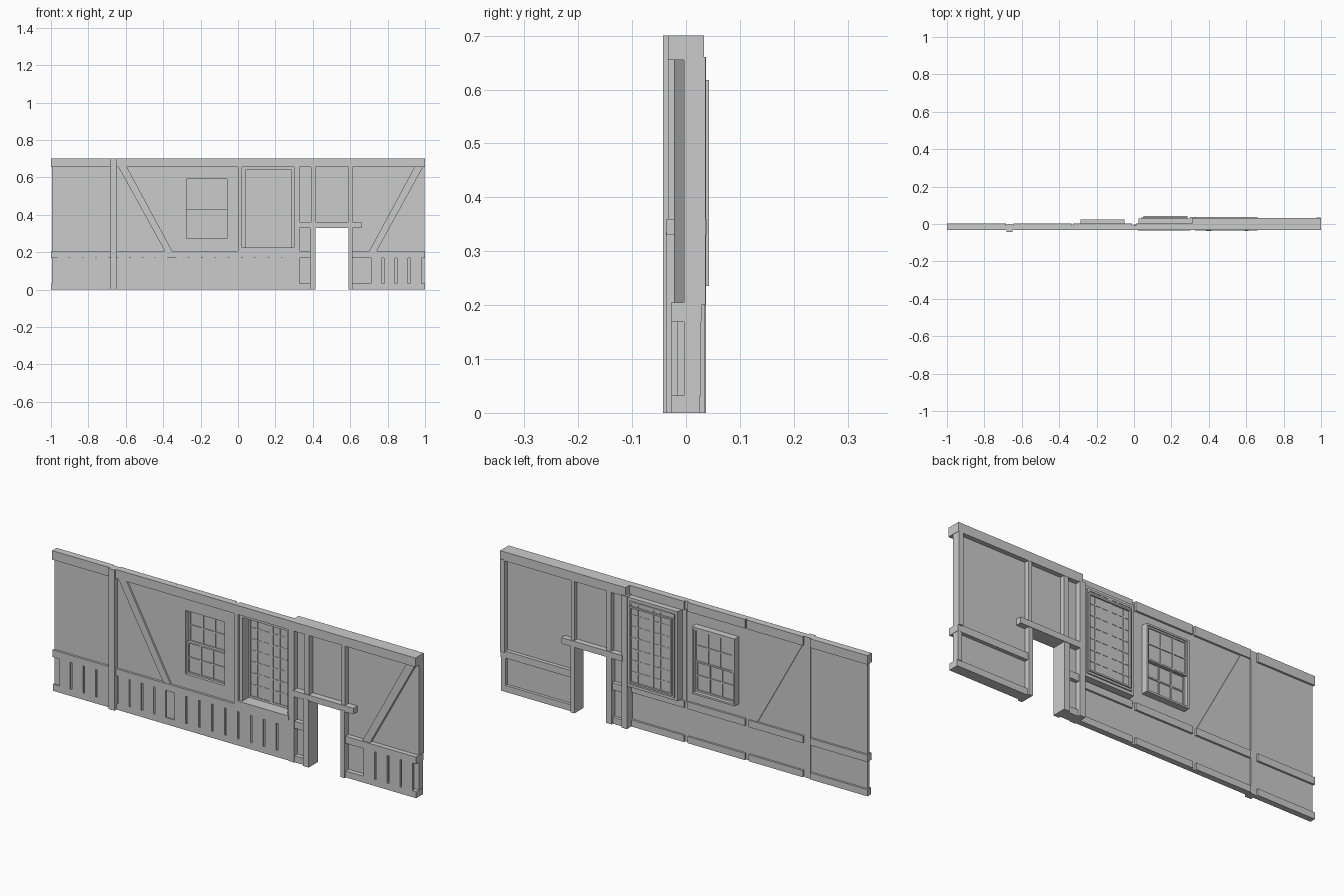
import bpy, bmesh

if "Cube" in bpy.data.objects:
    bpy.data.objects.remove(bpy.data.objects["Cube"])


def add_prism(bm, pts, y0, y1):
    """Extrude an x-z outline from y0 to y1."""
    a = [bm.verts.new((x, y0, z)) for x, z in pts]
    b = [bm.verts.new((x, y1, z)) for x, z in pts]
    bm.faces.new(a)
    bm.faces.new(b[::-1])
    n = len(pts)
    for i in range(n):
        bm.faces.new((a[i], b[i], b[(i + 1) % n], a[(i + 1) % n]))


def finish(bm, name):
    bmesh.ops.recalc_face_normals(bm, faces=bm.faces)
    me = bpy.data.meshes.new(name)
    bm.to_mesh(me)
    bm.free()
    ob = bpy.data.objects.new(name, me)
    bpy.context.collection.objects.link(ob)
    return ob


def boxes(name, y0, y1, rects):
    """Boxes sharing one depth range; rects are (x0, x1, z0, z1)."""
    bm = bmesh.new()
    for x0, x1, z0, z1 in rects:
        add_prism(bm, [(x0, z0), (x1, z0), (x1, z1), (x0, z1)], y0, y1)
    return finish(bm, name)


def brace(name, y0, y1, pts):
    bm = bmesh.new()
    add_prism(bm, pts, y0, y1)
    return finish(bm, name)


def frame(name, y0, y1, x0, x1, z0, z1, t):
    return boxes(name, y0, y1, [
        (x0, x0 + t, z0, z1), (x1 - t, x1, z0, z1),
        (x0 + t, x1 - t, z0, z0 + t), (x0 + t, x1 - t, z1 - t, z1)])


def sash(name, y0, y1, x0, x1, z0, z1, t, cols, rows, bar):
    """Framed glazing with crossing bars and a thin pane."""
    frame(name + "_frame", y0, y1, x0, x1, z0, z1, t)
    xa, xb, za, zb = x0 + t, x1 - t, z0 + t, z1 - t
    bars = []
    for i in range(1, cols):
        c = xa + (xb - xa) * i / cols
        bars.append((c - bar / 2, c + bar / 2, za, zb))
    for j in range(1, rows):
        c = za + (zb - za) * j / rows
        bars.append((xa, xb, c - bar / 2, c + bar / 2))
    m = (y0 + y1) / 2
    boxes(name + "_bars", y0 + 0.001, y1 - 0.001, bars)
    boxes(name + "_glass", m - 0.001, m + 0.001, [(xa, xb, za, zb)])


def boards(name, y0, y1, runs):
    """Rows of planks with narrow gaps; runs are (x0, x1, count)."""
    rects = []
    for x0, x1, n in runs:
        p = (x1 - x0 + 0.01) / n
        rects += [(x0 + i * p, x0 + i * p + p - 0.01, 0.03, 0.175) for i in range(n)]
    return boxes(name, y0, y1, rects)


# Left wall infill, leaving both window openings
boxes("left_wall_panel", -0.02, -0.008, [
    (-0.995, -0.285, 0.02, 0.67), (-0.285, -0.05, 0.02, 0.265),
    (-0.285, -0.05, 0.60, 0.67), (-0.05, 0.025, 0.02, 0.67),
    (0.025, 0.31, 0.02, 0.215)])

# Left rails: continuous front, notched backs
levels = {"top_rail": (0.655, 0.70, -0.033), "middle_rail": (0.17, 0.205, -0.031),
          "bottom_rail": (0.0, 0.033, -0.027)}
for name, (z0, z1, yf) in levels.items():
    boxes("left_" + name, yf, -0.008, [(-1, 0.31, z0, z1)])
    spans = [(-1, -0.685), (-0.645, -0.345), (-0.325, -0.01), (0.01, 0.31)]
    if name == "top_rail":
        spans = [(-1, -0.685), (-0.645, -0.335), (-0.325, -0.01), (0.01, 0.31)]
    boxes("left_" + name + "_back", -0.008, 0.002, [(a, b, z0, z1) for a, b in spans])

# Left posts and brace
boxes("left_post", -0.0425, -0.004, [(-0.682, -0.65, 0, 0.70)])
boxes("window_post", -0.031, -0.004, [(0.0, 0.022, 0.2, 0.66)])
brace("left_brace", -0.029, -0.004,
      [(-0.64, 0.657), (-0.595, 0.657), (-0.35, 0.203), (-0.39, 0.203)])

# Lower boarding
boards("left_boards", -0.027, -0.018,
       [(-0.965, -0.695, 4), (-0.64, -0.38, 4), (-0.33, 0.30, 9)])
boards("right_boards", -0.027, -0.016, [(0.71, 0.98, 4)])

# Small sliding window
frame("small_window_frame", -0.02, 0.025, -0.285, -0.05, 0.265, 0.60, 0.009)
sash("upper_sash", 0.008, 0.02, -0.276, -0.059, 0.425, 0.591, 0.008, 3, 2, 0.007)
sash("lower_sash", -0.006, 0.007, -0.276, -0.059, 0.274, 0.432, 0.008, 3, 2, 0.007)

# Large bay window box with lattice on its back
frame("large_window_box", -0.022, 0.03, 0.025, 0.302, 0.21, 0.655, 0.015)
boxes("large_window_sill", -0.034, -0.02, [(0.022, 0.302, 0.205, 0.225)])
for side, x0, x1 in (("left", 0.04, 0.163), ("right", 0.163, 0.287)):
    sash(side + "_casement", 0.028, 0.036, x0, x1, 0.225, 0.64, 0.01, 3, 7, 0.007)
frame("casement_trim", 0.034, 0.0425, 0.05, 0.285, 0.235, 0.618, 0.008)

# Right wall infill around the doorway
boxes("right_wall_panel", -0.004, 0.010, [
    (0.32, 0.40, 0.02, 0.67), (0.40, 0.60, 0.35, 0.67), (0.60, 0.998, 0.02, 0.67)])

# Right rails
boxes("right_top_rail", -0.033, 0.033, [(0.31, 1, 0.655, 0.70)])
boxes("right_middle_rail", -0.028, 0.029, [(0.33, 0.387, 0.17, 0.205), (0.61, 1, 0.17, 0.205)])
boxes("right_bottom_rail", -0.027, 0.025, [(0.33, 0.387, 0, 0.032), (0.61, 1, 0, 0.032)])

# Posts, doorway and lintel
boxes("junction_post", -0.031, 0.037, [(0.300, 0.330, 0, 0.66)])
boxes("door_posts", -0.037, 0.035, [(0.385, 0.415, 0, 0.335), (0.59, 0.612, 0, 0.335)])
boxes("upper_studs", -0.033, 0.032, [(0.39, 0.415, 0.355, 0.66), (0.592, 0.612, 0.355, 0.66)])
boxes("door_lintel", -0.036, 0.038, [(0.325, 0.66, 0.33, 0.36)])
boxes("end_post", 0.010, 0.036, [(0.975, 0.998, 0.2, 0.66)])
boxes("end_post_lower", 0.010, 0.028, [(0.975, 0.998, 0.03, 0.175)])
brace("right_brace", -0.022, -0.003,
      [(0.945, 0.657), (0.99, 0.657), (0.74, 0.203), (0.70, 0.203)])
